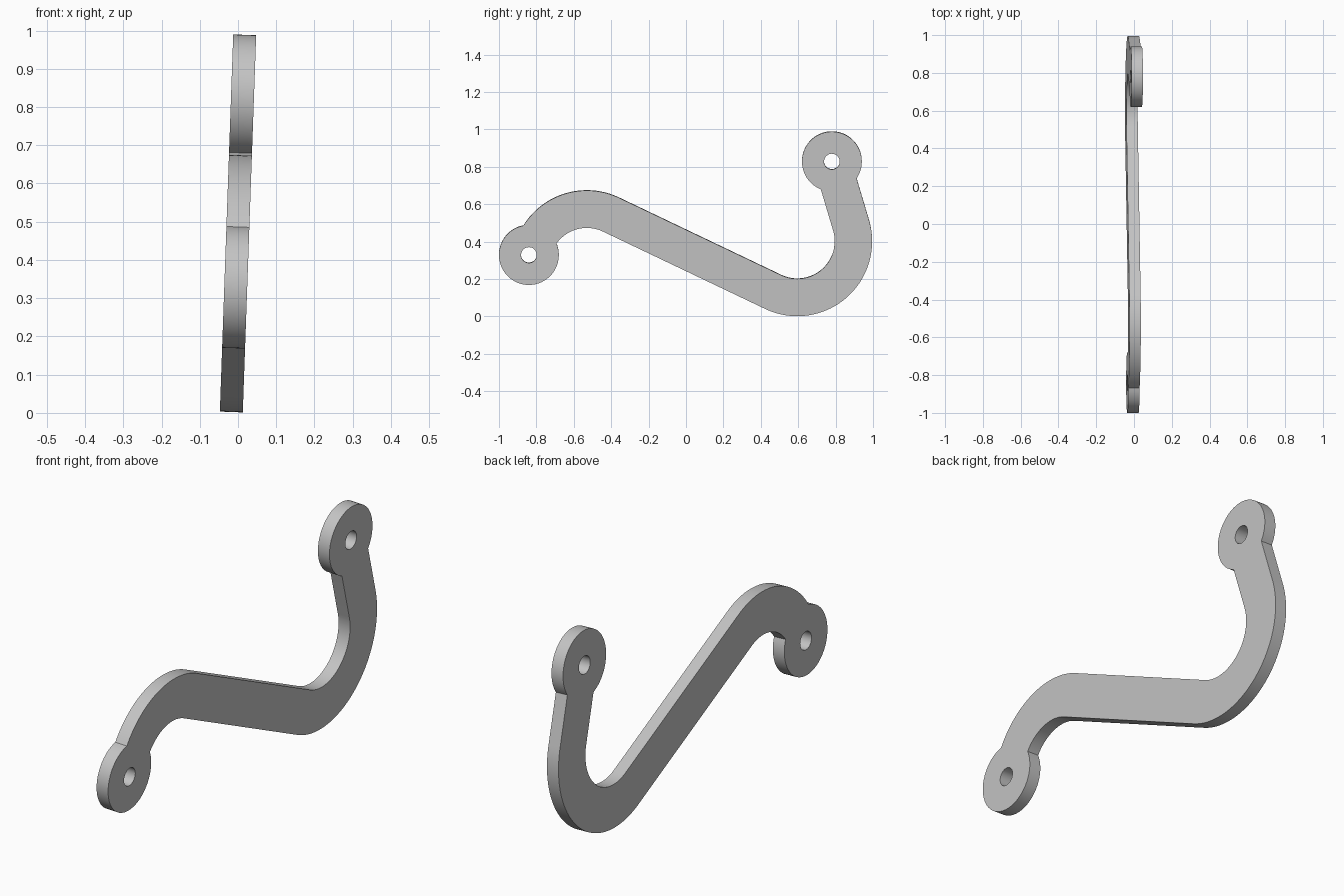
import bpy
from math import sin, cos, asin, acos, atan2, hypot, pi, radians, sqrt
from mathutils import Matrix

cube = bpy.data.objects.get("Cube")
if cube:
    bpy.data.objects.remove(cube, do_unlink=True)

# Layout in the side plane (u = depth, v = height)
EYE_LOW, EYE_HIGH = (-0.84, 0.329), (0.78, 0.829)
BEND_LOW, BEND_HIGH = (0.595, 0.402), (-0.53, 0.274)
EYE_R, HOLE_R = 0.16, 0.042
OUTER, INNER = 0.4, 0.2
HALF_WIDTH = (OUTER - INNER) / 2
THICKNESS = 0.06
TILT = radians(2.03)


def arc(centre, radius, start, end, steps=32):
    return [(centre[0] + radius * cos(start + (end - start) * i / steps),
             centre[1] + radius * sin(start + (end - start) * i / steps))
            for i in range(steps + 1)]


def eye_arc(centre, start_pt, end_pt):
    """Clockwise rim of an eye from one arm edge round to the other."""
    a = atan2(start_pt[1] - centre[1], start_pt[0] - centre[0])
    b = atan2(end_pt[1] - centre[1], end_pt[0] - centre[0])
    if b > a:
        b -= 2 * pi
    return arc(centre, EYE_R, a, b, 48)[1:-1]


# Common tangent of the two opposite bends
du, dv = BEND_LOW[0] - BEND_HIGH[0], BEND_LOW[1] - BEND_HIGH[1]
slope = asin((OUTER + INNER) / hypot(du, dv)) - atan2(dv, du)
tangent = pi / 2 - slope

# Where the upper bend runs into the low eye
eu, ev = EYE_LOW[0] - BEND_HIGH[0], EYE_LOW[1] - BEND_HIGH[1]
d = hypot(eu, ev)


def meet(r):
    return atan2(ev, eu) - acos((d * d + r * r - EYE_R ** 2) / (2 * d * r))


# Short straight neck aimed at the high eye
neck = radians(17)
reach = sqrt(EYE_R ** 2 - HALF_WIDTH ** 2)


def neck_point(side):
    return (EYE_HIGH[0] + side * HALF_WIDTH * cos(neck) + reach * sin(neck),
            EYE_HIGH[1] + side * HALF_WIDTH * sin(neck) - reach * cos(neck))


# Upper edge, high eye, lower edge, low eye
upper = (arc(BEND_HIGH, OUTER, meet(OUTER), tangent)
         + arc(BEND_LOW, INNER, tangent - pi, neck) + [neck_point(-1)])
lower = ([neck_point(1)] + arc(BEND_LOW, OUTER, neck, tangent - pi, 48)
         + arc(BEND_HIGH, INNER, tangent, meet(INNER)))
outline = (upper + eye_arc(EYE_HIGH, upper[-1], lower[0])
           + lower + eye_arc(EYE_LOW, lower[-1], upper[0]))
holes = [arc(c, HOLE_R, 0, 2 * pi, 32)[:-1] for c in (EYE_LOW, EYE_HIGH)]

# Filled profile with both pin holes, extruded to plate thickness
curve = bpy.data.curves.new("lever_profile", "CURVE")
curve.dimensions = "2D"
curve.fill_mode = "BOTH"
curve.extrude = THICKNESS / 2
for loop in [outline] + holes:
    spline = curve.splines.new("POLY")
    spline.points.add(len(loop) - 1)
    for point, (u, v) in zip(spline.points, loop):
        point.co = (u, v, 0, 1)
    spline.use_cyclic_u = True

lever = bpy.data.objects.new("bent_lever", curve)
bpy.context.collection.objects.link(lever)

# Stand the plate up in the side plane and lean it slightly sideways
upright = Matrix(((0, 0, 1, 0), (1, 0, 0, 0), (0, 1, 0, 0), (0, 0, 0, 1)))
pivot = Matrix.Translation((0, 0, 0.495))
lever.matrix_world = pivot @ Matrix.Rotation(TILT, 4, "Y") @ pivot.inverted() @ upright

# Plain grey metal
metal = bpy.data.materials.new("grey_metal")
metal.use_nodes = True
grey = (0.55, 0.55, 0.55, 1)
metal.diffuse_color = grey
metal.node_tree.nodes["Principled BSDF"].inputs["Base Color"].default_value = grey
curve.materials.append(metal)

bpy.ops.object.select_all(action="DESELECT")
lever.select_set(True)
bpy.context.view_layer.objects.active = lever
bpy.ops.object.convert(target="MESH")

# Join the caps to the rim, then smooth the curved walls only
import bmesh
bm = bmesh.new()
bm.from_mesh(lever.data)
bmesh.ops.remove_doubles(bm, verts=bm.verts, dist=0.0001)
bmesh.ops.recalc_face_normals(bm, faces=bm.faces)
bm.to_mesh(lever.data)
bm.free()
bpy.ops.object.shade_smooth_by_angle(angle=radians(30))
